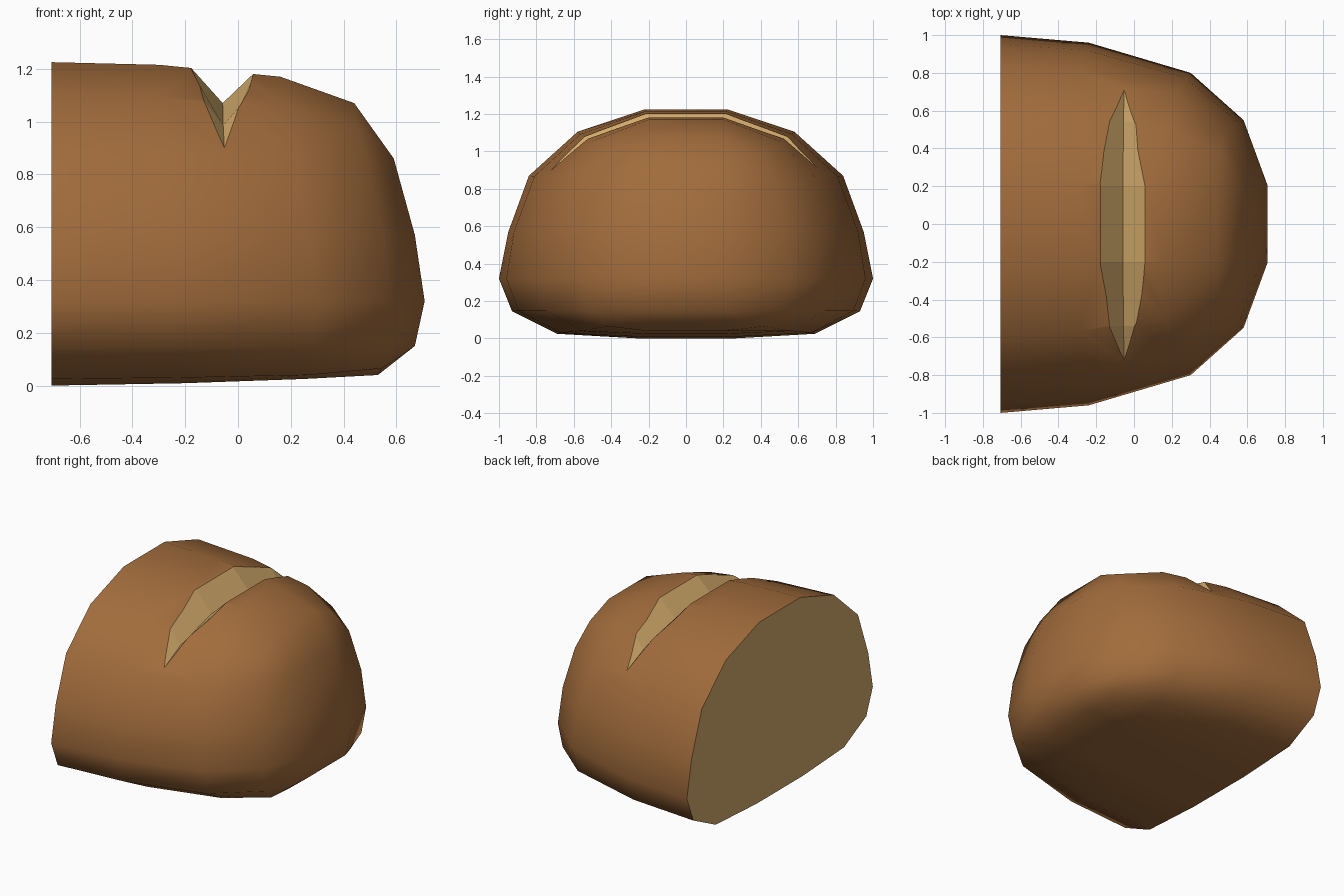
import bpy, bmesh

if "Cube" in bpy.data.objects:
    bpy.data.objects.remove(bpy.data.objects["Cube"])


def material(name, rgb):
    m = bpy.data.materials.new(name)
    m.diffuse_color = (*rgb, 1)
    m.use_nodes = True
    m.node_tree.nodes["Principled BSDF"].inputs["Base Color"].default_value = m.diffuse_color
    return m


crust = material("brown crust", (0.36, 0.15, 0.045))
crumb = material("pale crumb", (0.66, 0.41, 0.147))


def make_object(name, bm):
    bmesh.ops.remove_doubles(bm, verts=bm.verts, dist=0.0005)
    bmesh.ops.recalc_face_normals(bm, faces=bm.faces)
    mesh = bpy.data.meshes.new(name)
    bm.to_mesh(mesh)
    bm.free()
    mesh.materials.append(crust)
    mesh.materials.append(crumb)
    ob = bpy.data.objects.new(name, mesh)
    bpy.context.collection.objects.link(ob)
    return ob


# Half outlines (x, y, z) from crown to base, stepping from cut end to round end
RINGS = [
    [(-.707, y, z) for y, z in [(.22, 1.225), (.58, 1.105), (.84, .87), (.95, .57),
                                (1.0, .32), (.93, .145), (.69, .025), (.25, 0)]],
    [(-.30, .215, 1.215), (-.29, .565, 1.092), (-.27, .81, .868), (-.25, .92, .57),
     (-.24, .96, .32), (-.23, .895, .147), (-.21, .67, .03), (-.20, .245, .009)],
    [(.16, .20, 1.17), (.18, .50, 1.055), (.22, .70, .85), (.27, .775, .57),
     (.30, .80, .32), (.29, .75, .148), (.27, .56, .04), (.25, .22, .025)],
    [(.44, .20, 1.07), (.45, .39, .99), (.49, .495, .835), (.55, .54, .57),
     (.58, .55, .32), (.565, .52, .15), (.545, .42, .065), (.53, .20, .04)],
    [(.59, .20, .86)] * 3 + [(.67, .20, .57), (.707, .205, .32)] + [(.67, .20, .15)] * 3,
]

# Loaf body: skin over the outlines, closed at both ends
bm = bmesh.new()
loops = []
for half in RINGS:
    full = half + [(x, -y, z) for x, y, z in reversed(half)]
    loops.append([bm.verts.new(p) for p in full])
for a, b in zip(loops, loops[1:]):
    for i in range(16):
        j = (i + 1) % 16
        bm.faces.new((a[i], a[j], b[j], b[i]))
tip = loops[-1]
for i in range(7):
    bm.faces.new((tip[i], tip[i + 1], tip[14 - i], tip[15 - i]))
bm.faces.new(loops[0]).material_index = 1
loaf = make_object("half_loaf", bm)

# Slash cutter: V-shaped wedge curving over the crown, pointed at both ends
# (y, groove bottom, left rim, right rim), each as (x, z)
half = [(.785, (-.05, .87), (-.05, .87), (-.05, .87)),
        (.54, (-.056, .985), (-.143, 1.098), (.02, 1.075)),
        (.20, (-.058, 1.07), (-.18, 1.206), (.058, 1.181))]
stations = half + [(-s[0], *s[1:]) for s in reversed(half)]
bm = bmesh.new()
rows = []
for y, low, left, right in stations:
    tops = [(low[0] + 1.8 * (r[0] - low[0]), y, low[1] + 1.8 * (r[1] - low[1]))
            for r in (left, right)]
    rows.append([bm.verts.new(p) for p in ((low[0], y, low[1]), *tops)])
for a, b in zip(rows, rows[1:]):
    for i in range(3):
        j = (i + 1) % 3
        bm.faces.new((a[i], a[j], b[j], b[i]))
for f in bm.faces:
    f.material_index = 1
cutter = make_object("slash_cutter", bm)
cutter.hide_render = True

# Cut the slash
mod = loaf.modifiers.new("slash", 'BOOLEAN')
mod.operation = 'DIFFERENCE'
mod.solver = 'EXACT'
mod.object = cutter
bpy.context.view_layer.objects.active = loaf
loaf.select_set(True)
bpy.ops.object.modifier_apply(modifier=mod.name)
bpy.data.objects.remove(cutter)

# Smooth crust, flat crumb, crisp border between them
bm = bmesh.new()
bm.from_mesh(loaf.data)
for f in bm.faces:
    f.smooth = f.material_index == 0
for e in bm.edges:
    e.smooth = len({f.material_index for f in e.link_faces}) < 2
bm.to_mesh(loaf.data)
bm.free()
